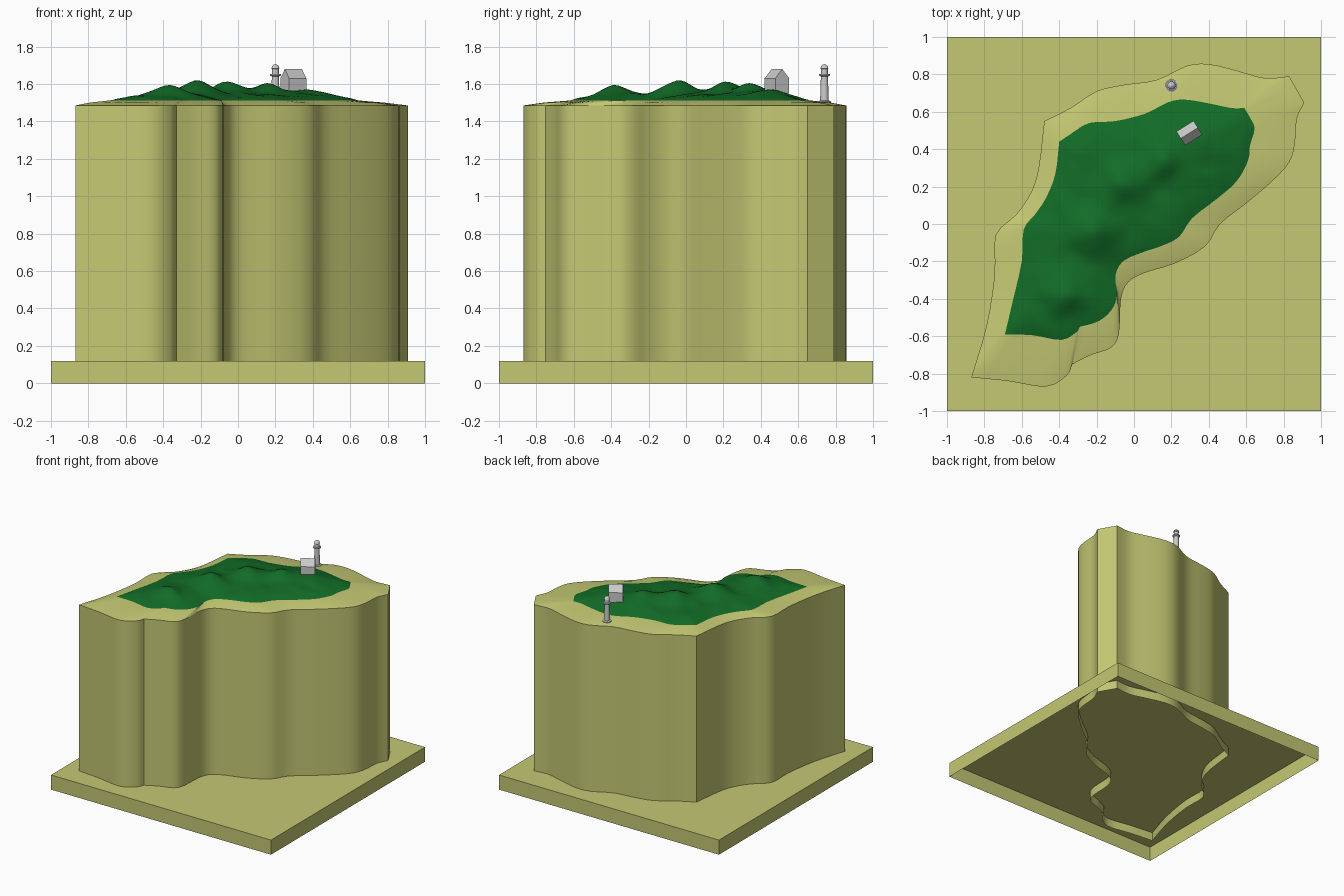
import bpy, bmesh, math
from mathutils import Vector, noise
from mathutils.geometry import delaunay_2d_cdt, intersect_point_line

if "Cube" in bpy.data.objects:
    bpy.data.objects.remove(bpy.data.objects["Cube"])


def material(name, rgb):
    m = bpy.data.materials.new(name)
    m.diffuse_color = (*rgb, 1)
    m.use_nodes = True
    m.node_tree.nodes["Principled BSDF"].inputs["Base Color"].default_value = m.diffuse_color
    return m


SAND = material("sand", (0.55, 0.58, 0.17))
GREEN = material("grass", (0.006, 0.15, 0.02))


def make(name, verts, faces, mat=None, smooth=None):
    me = bpy.data.meshes.new(name)
    me.from_pydata([tuple(v) for v in verts], [], faces)
    ob = bpy.data.objects.new(name, me)
    bpy.context.collection.objects.link(ob)
    if mat:
        me.materials.append(mat)
    if smooth:
        bpy.context.view_layer.objects.active = ob
        ob.select_set(True)
        bpy.ops.object.shade_smooth_by_angle(angle=math.radians(smooth))
        ob.select_set(False)
    return ob


def strips(rings):
    """Skin closed rings of equal length, outer/lower ring first."""
    n = len(rings[0])
    verts = [v for r in rings for v in r]
    faces = [(k*n + i, k*n + (i+1) % n, (k+1)*n + (i+1) % n, (k+1)*n + i)
             for k in range(len(rings) - 1) for i in range(n)]
    return verts, faces


# Shoreline and matching grass edge: outer x, y, inner x, y
COAST = [(-.87, -.82, -.69, -.59), (-.67, -.84, -.54, -.595), (-.47, -.87, -.39, -.62),
         (-.36, -.81, -.31, -.58), (-.33, -.75, -.29, -.55), (-.23, -.70, -.19, -.52),
         (-.12, -.66, -.12, -.46), (-.08, -.58, -.09, -.38), (-.07, -.40, -.10, -.28),
         (-.03, -.31, -.06, -.20), (.06, -.26, .05, -.15), (.22, -.21, .14, -.12),
         (.38, -.12, .24, -.07), (.46, .0, .31, .03), (.60, .11, .45, .14),
         (.74, .23, .55, .23), (.83, .33, .61, .34), (.86, .43, .62, .42),
         (.87, .56, .645, .51), (.91, .65, .62, .57), (.83, .79, .59, .62),
         (.70, .78, .52, .62), (.55, .82, .40, .645), (.40, .855, .27, .665),
         (.28, .845, .18, .65), (.12, .77, .06, .59), (-.05, .745, -.10, .55),
         (-.20, .71, -.24, .54), (-.34, .62, -.34, .48), (-.48, .55, -.40, .44),
         (-.51, .30, -.42, .27), (-.55, .17, -.47, .14), (-.63, .05, -.53, .05),
         (-.74, -.06, -.59, -.03), (-.745, -.27, -.60, -.2), (-.79, -.55, -.65, -.42)]
CORNERS = {0, 4, 19, 20, 29}


def smooth_loop(pts, sub=3):
    """Catmull-Rom through the points, keeping the listed corners sharp."""
    n, out = len(pts), []

    def tangent(i):
        if i in CORNERS:
            return None
        return (pts[(i+1) % n] - pts[i-1]) / 2
    for i in range(n):
        a, b = pts[i], pts[(i+1) % n]
        ta, tb = tangent(i) or b - a, tangent((i+1) % n) or b - a
        for k in range(sub):
            t = k / sub
            out.append(a*(2*t**3 - 3*t*t + 1) + ta*(t**3 - 2*t*t + t)
                       + b*(3*t*t - 2*t**3) + tb*(t**3 - t*t))
    return out


shore = smooth_loop([Vector(c[:2]) for c in COAST])
edge = smooth_loop([Vector(c[2:]) for c in COAST])


def at(loop, z):
    return [(p.x, p.y, z) for p in loop]


# Base plate: open underneath
make("base_plate", [(x, y, z) for z in (0, .12) for x, y in ((-1, -1), (1, -1), (1, 1), (-1, 1))],
     [(0, 1, 5, 4), (1, 2, 6, 5), (2, 3, 7, 6), (3, 0, 4, 7), (4, 5, 6, 7)], SAND)

# Cliff walls, and the beach sloping up to the grass
make("cliff_wall", *strips([at(shore, .05), at(shore, 1.485)]), SAND, 30)
middle = [a.lerp(b, .45) for a, b in zip(shore, edge)]
make("beach", *strips([at(shore, 1.485), at(middle, 1.501), at(edge, 1.512)]), SAND, 30)

# Grass hills: grid points inside the grass edge, raised by a few bumps
HILLS = [(-.22, -.04, .078, .11), (-.06, .21, .07, .11), (.15, .35, .055, .11),
         (-.37, -.37, .045, .1), (.36, .44, .025, .12)]


def edge_distance(p):
    best = 9
    for a, b in zip(edge, edge[1:] + edge[:1]):
        t = min(1, max(0, intersect_point_line(p, a, b)[1]))
        best = min(best, (p - a.lerp(b, t)).length)
    return best


def height(p):
    s = min(1, edge_distance(p) / .17)
    s = s * (2 - s)
    h = .03 + sum(k * math.exp(-((p.x-x)**2 + (p.y-y)**2) / r**2) for x, y, k, r in HILLS)
    h += .012 * noise.noise((p.x*9, p.y*9, 3))
    return 1.512 + s * h


step = .026
grid = [Vector((i*step, j*step)) for i in range(-28, 29) for j in range(-26, 29)]
grid = [p for p in grid if edge_distance(p) > .015]
n = len(edge)
flat, _, tris, *_ = delaunay_2d_cdt(edge + grid, [], [list(range(n))], 1, 1e-5)
used = sorted({i for t in tris for i in t})
index = {v: k for k, v in enumerate(used)}
make("grass_hills", [(flat[i].x, flat[i].y, height(flat[i])) for i in used],
     [[index[i] for i in t] for t in tris], GREEN, 60)

# House: gabled block
L, W = .054, .044
house = make("house",
             [(x, y, z) for x in (-L, L) for y, z in ((-W, 0), (W, 0), (W, .08), (0, .13), (-W, .08))],
             [(4, 3, 2, 1, 0), (5, 6, 7, 8, 9), (0, 1, 6, 5), (1, 2, 7, 6),
              (2, 3, 8, 7), (3, 4, 9, 8), (4, 0, 5, 9)])
house.location = (.296, .486, 1.55)
house.rotation_euler.z = math.radians(32)

# Lighthouse: turned profile of radius, height
PROFILE = [(.034, 0), (.034, .007), (.023, .012), (.019, .14), (.029, .145), (.029, .153),
           (.018, .154), (.018, .18), (.022, .183), (.017, .196), (.008, .204), (.001, .206)]
rings = [[(r*math.cos(a*math.tau/16), r*math.sin(a*math.tau/16), z) for a in range(16)]
         for r, z in PROFILE]
tower = make("lighthouse", *strips(rings), None, 35)
tower.location = (.2, .74, 1.5)
